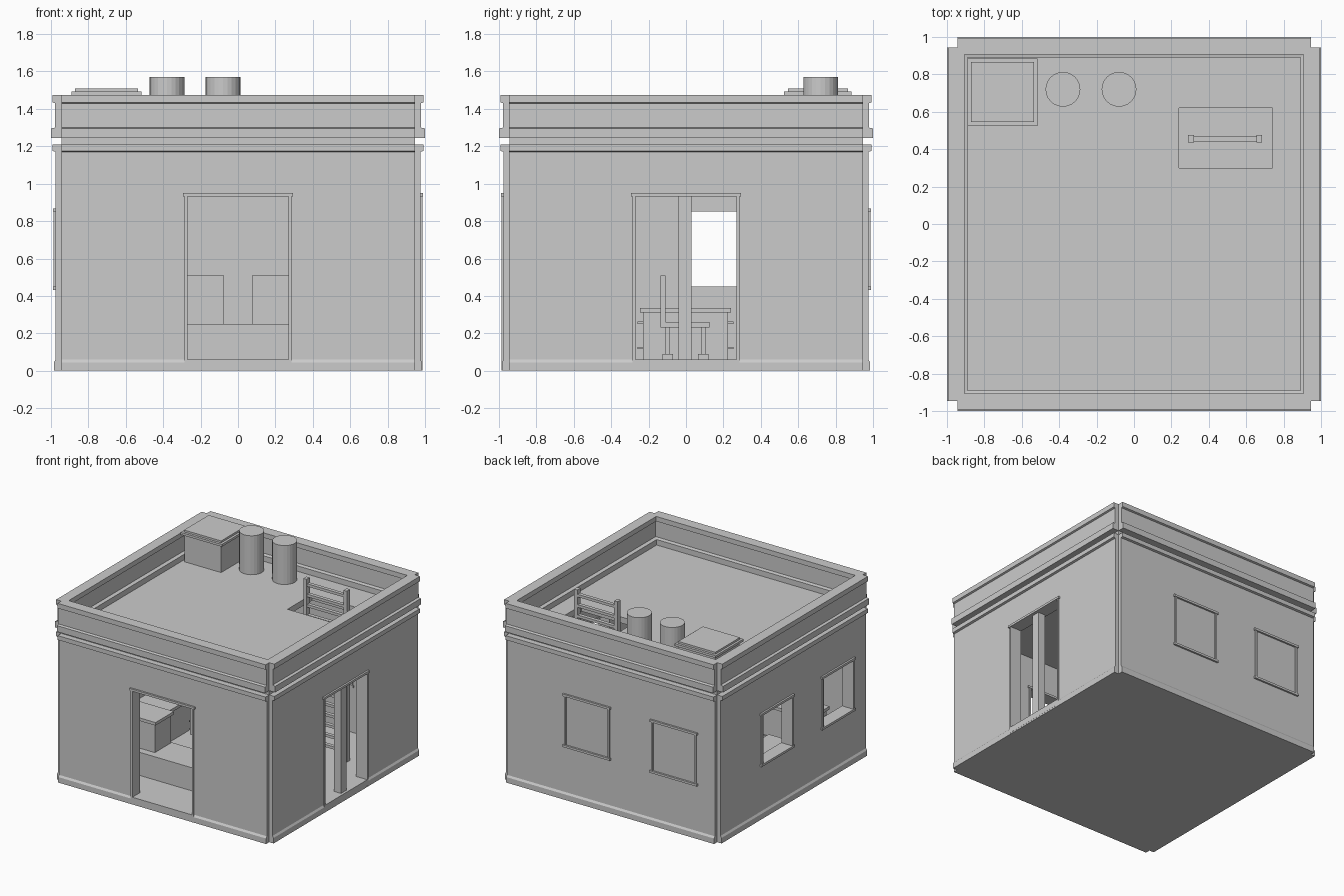
import bpy, bmesh, math
from mathutils import Matrix

cube = bpy.data.objects.get("Cube")
if cube:
    bpy.data.objects.remove(cube, do_unlink=True)

GREY = (0.6, 0.6, 0.6, 1)
plaster = bpy.data.materials.new("plain grey")
plaster.use_nodes = True
plaster.diffuse_color = GREY
plaster.node_tree.nodes["Principled BSDF"].inputs["Base Color"].default_value = GREY


def finish(name, bm, turn=0):
    """Turn a bmesh about the vertical axis and make it an object."""
    bm.transform(Matrix.Rotation(math.radians(turn), 4, "Z"))
    bmesh.ops.recalc_face_normals(bm, faces=bm.faces)
    mesh = bpy.data.meshes.new(name)
    bm.to_mesh(mesh)
    bm.free()
    mesh.materials.append(plaster)
    obj = bpy.data.objects.new(name, mesh)
    bpy.context.collection.objects.link(obj)
    return obj


def box(name, x, y, z, turn=0):
    """Box from (low, high) pairs."""
    bm = bmesh.new()
    bmesh.ops.create_cube(bm, size=1)
    for v in bm.verts:
        v.co = [p[0] if c < 0 else p[1] for c, p in zip(v.co, (x, y, z))]
    return finish(name, bm, turn)


def panel(name, profile, turn):
    """Extrude an (outward, height) profile along one side."""
    bm = bmesh.new()
    face = bm.faces.new([bm.verts.new((-CORE, -r, z)) for r, z in profile])
    new = bmesh.ops.extrude_face_region(bm, geom=[face])["geom"]
    for v in new:
        if isinstance(v, bmesh.types.BMVert):
            v.co.x = CORE
    return finish(name, bm, turn)


def cut(target, cutter):
    mod = target.modifiers.new("opening", "BOOLEAN")
    mod.operation, mod.solver, mod.object = "DIFFERENCE", "EXACT", cutter
    cutter.hide_render = True
    bpy.context.view_layer.objects.active = target
    bpy.ops.object.modifier_apply(modifier=mod.name)
    bpy.data.objects.remove(cutter, do_unlink=True)


CORE, INNER, FLOOR, ROOF = 0.945, 0.89, 0.06, 1.25
WALL = [(INNER, 0), (0.985, 0), (0.985, 0.045), (0.975, FLOOR), (0.975, 1.17),
        (0.992, 1.175), (0.992, 1.21), (INNER, 1.21)]
PARAPET = [(INNER, ROOF - 0.005), (1, ROOF - 0.005), (1, 1.295), (0.978, 1.3),
           (0.978, 1.43), (0.992, 1.435), (0.992, 1.475), (0.905, 1.475),
           (0.905, 1.435), (0.92, 1.43), (0.92, 1.3), (INNER, 1.295)]


def opening(wall, label, mid, half, low, high, turn, door):
    """Cut an opening and put a raised surround in it."""
    cut(wall, box("cutter", (mid - half, mid + half), (-1.1, -0.8), (low, high), turn))
    outer = half + 0.015
    base = 0 if door else low
    for s in (-1, 1):
        xs = sorted((mid + s * half, mid + s * outer))
        box(label + "_jamb", xs, (-0.986, -0.885), (base, high), turn)
    wide = (mid - half - 0.025, mid + half + 0.025)
    box(label + "_lintel", wide, (-0.99, -0.882), (high, high + 0.018), turn)
    if door:
        box(label + "_threshold", (mid - half, mid + half), (-0.986, -0.88),
            (0.012, FLOOR), turn)
    else:
        box(label + "_sill", wide, (-0.99, -0.882), (low - 0.018, low), turn)


# Four walls with parapets; doors on front and left, windows on the others
for side, turn, door in (("front", 0, True), ("left", 90, True),
                         ("back", 180, False), ("right", 270, False)):
    wall = panel(side + "_wall", WALL, turn)
    panel(side + "_parapet", PARAPET, turn)
    if door:
        opening(wall, side + "_door", 0, 0.27, FLOOR, 0.932, turn, True)
    else:
        for mid in (-0.215, 0.575):
            opening(wall, side + "_window", mid, 0.19, 0.45, 0.85, turn, False)

# Post in the middle of the side doorway
box("door_post", (0.9, 0.965), (-0.04, 0.03), (FLOOR, 0.932))

# Floor and roof slab with hatch
box("floor", (-0.942, 0.942), (-0.942, 0.942), (0, FLOOR))
roof = box("roof", (-CORE, CORE), (-CORE, CORE), (1.2, ROOF))
cut(roof, box("cutter", (0.24, 0.74), (0.3, 0.62), (1.1, 1.4)))

# Ladder through the hatch
for x in (0.29, 0.655):
    box("ladder_rail", (x, x + 0.03), (0.435, 0.475), (FLOOR, 1.465))
for i in range(16):
    z = 0.13 + i * 0.085
    box("ladder_rung", (0.32, 0.655), (0.44, 0.47), (z, z + 0.022))

# Roof storage box and tanks
box("roof_box", (-0.87, -0.535), (0.545, 0.865), (ROOF, 1.475))
box("roof_box_lid", (-0.89, -0.515), (0.525, 0.885), (1.475, 1.494))
box("roof_box_cap", (-0.872, -0.535), (0.545, 0.865), (1.494, 1.51))
for x in (-0.38, -0.08):
    bm = bmesh.new()
    bmesh.ops.create_cone(bm, cap_ends=True, segments=24, radius1=0.093,
                          radius2=0.093, depth=0.32)
    bm.transform(Matrix.Translation((x, 0.72, ROOF + 0.16)))
    finish("roof_tank", bm)

# Two chairs
for x in (-0.34, 0.075):
    w = x + 0.265
    box("chair_seat", (x, w), (-0.135, 0.125), (0.232, 0.26))
    box("chair_back", (x, w), (-0.135, -0.11), (0.26, 0.51))
    for y in (-0.11, 0.08):
        box("chair_foot", (x + 0.02, w - 0.02), (y - 0.015, y + 0.04), (FLOOR, 0.09))
        for lx in (x + 0.03, w - 0.055):
            box("chair_leg", (lx, lx + 0.025), (y, y + 0.025), (0.09, 0.232))

# Low cabinet, bench and dresser
box("cabinet_body", (-0.88, -0.6), (-0.23, 0.225), (FLOOR, 0.31))
box("cabinet_top", (-0.885, -0.58), (-0.245, 0.24), (0.31, 0.335))
for z in (0.115, 0.25):
    box("cabinet_ledge", (-0.87, -0.61), (-0.26, 0.255), (z, z + 0.012))
box("bench", (-0.885, 0.4), (-0.64, -0.36), (FLOOR, 0.25))
box("dresser_body", (-0.87, -0.35), (-0.58, -0.37), (0.25, 0.485))
box("dresser_top", (-0.885, -0.33), (-0.6, -0.36), (0.485, 0.51))
